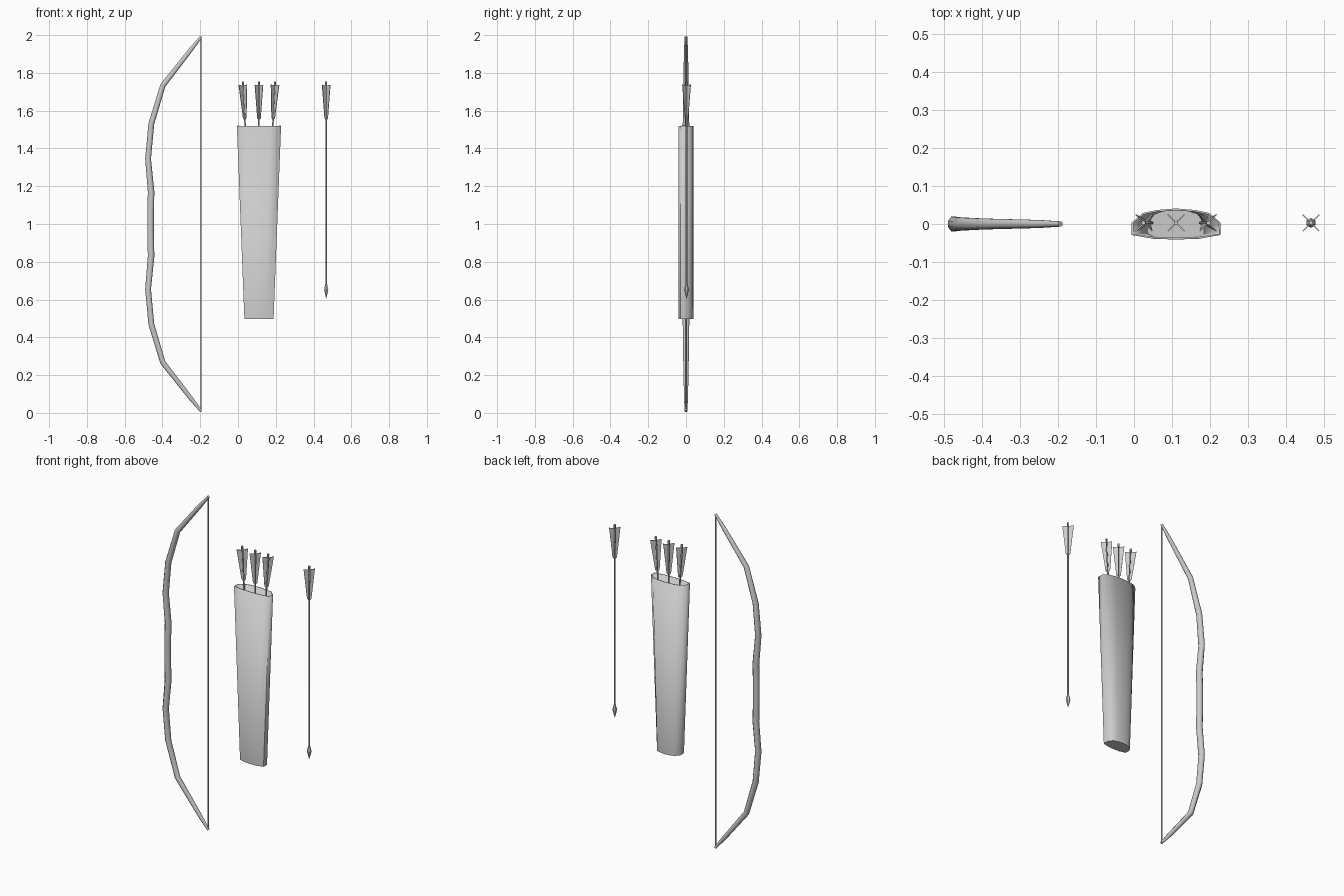
import bpy, bmesh, math
from mathutils import Vector, Matrix

if "Cube" in bpy.data.objects:
    bpy.data.objects.remove(bpy.data.objects["Cube"])


def loft(bm, rings, caps=(True, True)):
    """Skin a list of vertex rings; optionally close either end."""
    rows = [[bm.verts.new(p) for p in r] for r in rings]
    n = len(rows[0])
    for a, b in zip(rows, rows[1:]):
        for i in range(n):
            j = (i + 1) % n
            bm.faces.new((a[i], a[j], b[j], b[i]))
    if caps[0]:
        bm.faces.new(rows[0][::-1])
    if caps[1]:
        bm.faces.new(rows[-1])


def circle(r, z, n=8):
    return [(r * math.cos(2 * math.pi * (i + .5) / n),
             r * math.sin(2 * math.pi * (i + .5) / n), z) for i in range(n)]


def finish(bm, name, angle=None):
    bmesh.ops.recalc_face_normals(bm, faces=bm.faces)
    me = bpy.data.meshes.new(name)
    bm.to_mesh(me)
    bm.free()
    ob = bpy.data.objects.new(name, me)
    bpy.context.collection.objects.link(ob)
    if angle:
        bpy.ops.object.select_all(action='DESELECT')
        ob.select_set(True)
        bpy.context.view_layer.objects.active = ob
        bpy.ops.object.shade_smooth_by_angle(angle=math.radians(angle))
    return ob


# bow limb: (x, height above the grip centre, half width x, half width y)
half = [(-.463, .06, .018, .018), (-.460, .17, .018, .018),
        (-.476, .345, .016, .020), (-.459, .53, .016, .018),
        (-.398, .733, .015, .015), (-.252, .92, .012, .011),
        (-.194, .992, .007, .007)]
path = [(x, 1 - h, a, b) for x, h, a, b in reversed(half)] + \
       [(x, 1 + h, a, b) for x, h, a, b in half]
rings = []
for i, (x, z, a, b) in enumerate(path):
    p, q = path[max(i - 1, 0)], path[min(i + 1, len(path) - 1)]
    t = Vector((q[0] - p[0], 0, q[1] - p[1])).normalized()
    side = Vector((t.z, 0, -t.x))
    rings.append([Vector((x, 0, z)) + side * cx * a + Vector((0, cy * b, 0))
                  for cx, cy, _ in circle(1.04, 0)])
bm = bmesh.new()
loft(bm, rings)
finish(bm, "bow_limb", 50)

# bowstring
bm = bmesh.new()
loft(bm, [circle(.004, z, 6) for z in (.012, 1, 1.988)])
finish(bm, "bowstring", 60).location.x = -.196

# quiver: tapered hollow sleeve with a rounded section, flatter in front
right = [(0, -.041), (.06, -.039), (.117, -.029), (.117, .004),
         (.088, .029), (.05, .037), (0, .041)]
section = right + [(-x, y) for x, y in right[-2:0:-1]]
bm = bmesh.new()
loft(bm, [[(x * s, y, z) for x, y in section]
          for s, z in ((.66, .497), (1, 1.52))], (True, False))
quiver = finish(bm, "quiver", 50)
quiver.location.x = .111
wall = quiver.modifiers.new("wall", 'SOLIDIFY')
wall.thickness = .005
wall.offset = -1


def arrow(name, pos, tilt=0, bottom=-1.1, head=True):
    """Arrow hanging from its nock at the origin, with four feather vanes."""
    rot = Matrix.Rotation(tilt, 4, 'Y')

    def place(ob):
        ob.matrix_world = Matrix.Translation(pos) @ rot

    bm = bmesh.new()
    loft(bm, [circle(.0045, bottom, 6), circle(.0045, -.025, 6),
              circle(.006, -.018, 6), circle(.006, 0, 6)])
    place(finish(bm, name + "_shaft", 50))

    bm = bmesh.new()
    outline = [(.002, -.205), (.012, -.195), (.031, -.018), (.002, -.022)]
    for k in range(4):
        turn = Matrix.Rotation(math.pi / 4 + k * math.pi / 2, 3, 'Z')
        loft(bm, [[turn @ Vector((r, y, z)) for r, z in outline]
                  for y in (-.0015, .0015)])
    place(finish(bm, name + "_fletching"))

    if head:
        bm = bmesh.new()
        loft(bm, [circle(.0005, -1.15, 6), circle(.013, -1.103, 6),
                  circle(.005, -1.07, 6)])
        place(finish(bm, name + "_head"))


# loose arrow, then three arrows in the quiver
arrow("loose_arrow", (.467, .003, 1.755))
for k in (-1, 0, 1):
    arrow(f"quiver_arrow_{k + 2}", (.111 + k * .086, .003, 1.755),
          k * .055, -.4, False)
